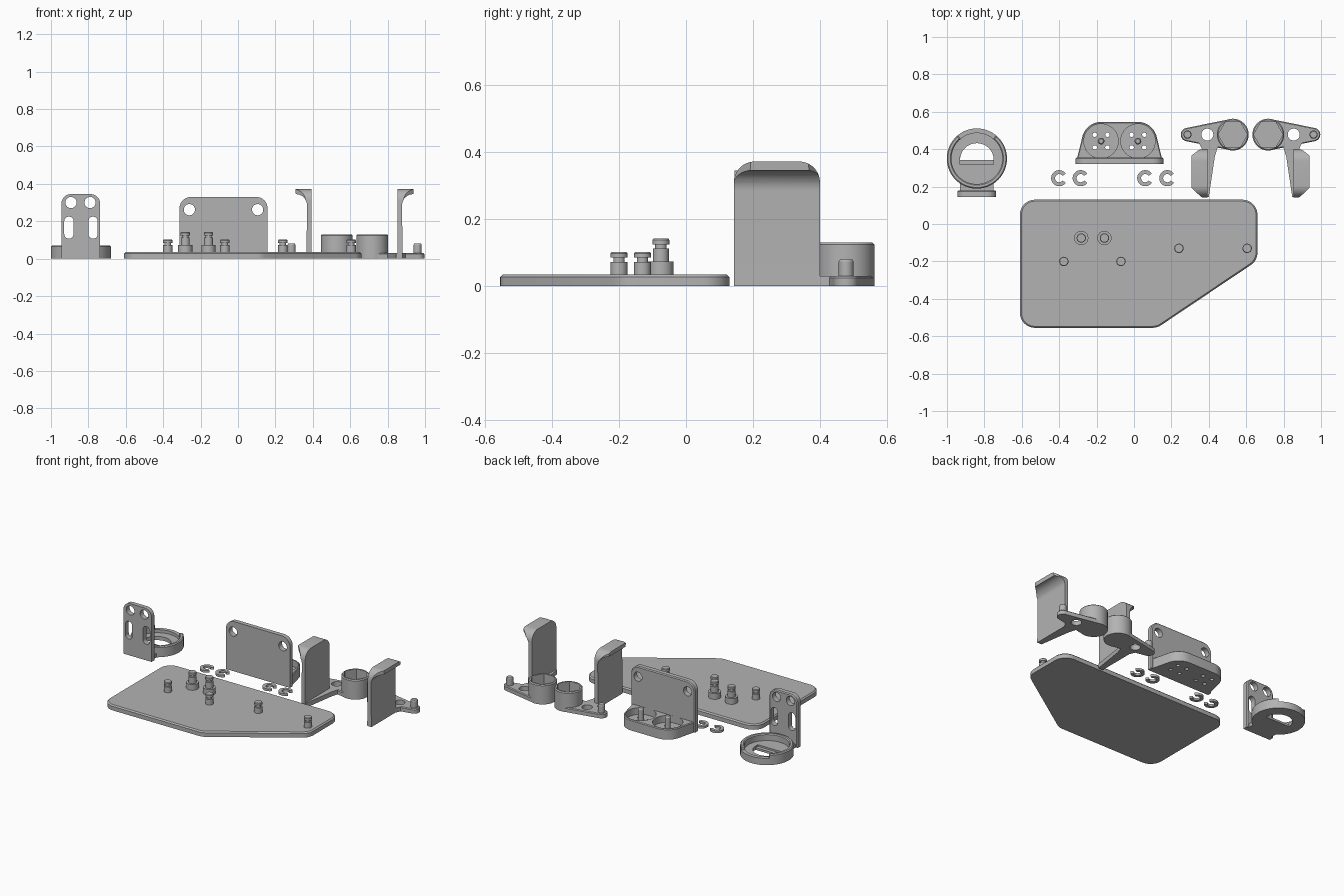
import bpy, bmesh
from math import cos, sin, radians, pi
from mathutils import Matrix
from mathutils.geometry import convex_hull_2d

cube = bpy.data.objects.get("Cube")
if cube:
    bpy.data.objects.remove(cube, do_unlink=True)

grey = bpy.data.materials.new("plain grey")
grey.use_nodes = True
grey.diffuse_color = (0.45, 0.45, 0.45, 1)
grey.node_tree.nodes["Principled BSDF"].inputs["Base Color"].default_value = grey.diffuse_color
parts = []


def arc(cx, cy, r, start=0, end=360, n=40):
    """Points along an arc; a full turn leaves out the repeated last point."""
    steps = n if end - start == 360 else n - 1
    angles = [radians(start + (end - start) * i / steps) for i in range(n)]
    return [(cx + r * cos(t), cy + r * sin(t)) for t in angles]


def hull(*groups):
    pts = [p for g in groups for p in g]
    return [pts[i] for i in convex_hull_2d(pts)]


def band(cx, cy, outer, inner, start, end, n=40):
    return arc(cx, cy, outer, start, end, n) + arc(cx, cy, inner, start, end, n)[::-1]


def add_object(name, bm):
    bmesh.ops.recalc_face_normals(bm, faces=bm.faces)
    mesh = bpy.data.meshes.new(name)
    bm.to_mesh(mesh)
    bm.free()
    mesh.materials.append(grey)
    obj = bpy.data.objects.new(name, mesh)
    bpy.context.collection.objects.link(obj)
    parts.append(obj)
    return obj


def prism(name, pts, lo, hi, axis="z", chamfer=0):
    """Extrude a 2D outline along an axis, optionally chamfering the high rim."""
    place = {"x": lambda a, b, t: (t, a, b),
             "y": lambda a, b, t: (a, t, b),
             "z": lambda a, b, t: (a, b, t)}[axis]
    bm = bmesh.new()
    low = [bm.verts.new(place(a, b, lo)) for a, b in pts]
    high = [bm.verts.new(place(a, b, hi)) for a, b in pts]
    bm.faces.new(low)
    cap = bm.faces.new(high)
    for i in range(len(pts)):
        j = (i + 1) % len(pts)
        bm.faces.new((low[i], low[j], high[j], high[i]))
    if chamfer:
        bmesh.ops.recalc_face_normals(bm, faces=bm.faces)
        bmesh.ops.bevel(bm, geom=list(cap.edges), offset=chamfer, segments=1, affect="EDGES")
    return add_object(name, bm)


def lathe(name, x, y, profile, n=32):
    """Stack rings of (radius, height) into a closed turned part."""
    bm = bmesh.new()
    rings = [[bm.verts.new((px, py, z)) for px, py in arc(x, y, r, n=n)] for r, z in profile]
    for a, b in zip(rings, rings[1:]):
        for i in range(n):
            j = (i + 1) % n
            bm.faces.new((a[i], a[j], b[j], b[i]))
    bm.faces.new(rings[0])
    bm.faces.new(rings[-1])
    return add_object(name, bm)


def combine(obj, tools, operation="DIFFERENCE"):
    """Apply booleans and discard the helper solids."""
    bpy.context.view_layer.objects.active = obj
    for tool in tools:
        tool.hide_render = True
        mod = obj.modifiers.new("cut", "BOOLEAN")
        mod.operation, mod.object, mod.solver = operation, tool, "EXACT"
        bpy.ops.object.modifier_apply(modifier=mod.name)
        parts.remove(tool)
        bpy.data.objects.remove(tool, do_unlink=True)
    return obj


# Base plate with rounded corners
R = 0.08
prism("base_plate", hull(arc(-0.53, -0.475, R), arc(0.10, -0.475, R), arc(0.58, -0.153, R),
                         arc(0.58, 0.05, R), arc(-0.53, 0.05, R)), 0, 0.035, chamfer=0.008)

# Grooved pegs on the plate
for x, y in [(-0.375, -0.2), (-0.07, -0.2), (0.24, -0.13), (0.605, -0.13)]:
    lathe("short_peg", x, y, [(0.025, 0.03), (0.025, 0.072), (0.017, 0.072), (0.017, 0.085),
                              (0.025, 0.085), (0.025, 0.098), (0.022, 0.102)])
for x in (-0.282, -0.158):
    lathe("tall_peg", x, -0.075, [(0.038, 0.03), (0.038, 0.073), (0.024, 0.073), (0.024, 0.112),
                                  (0.017, 0.112), (0.017, 0.125), (0.025, 0.125),
                                  (0.025, 0.138), (0.022, 0.142)])

# Retaining clips
for x in (-0.4, -0.285, 0.06, 0.178):
    prism("retaining_clip", band(x, 0.245, 0.043, 0.022, 35, 325), 0, 0.015)

# Ring bracket: upright with round holes and slots
upright = prism("ring_bracket_upright",
                hull(arc(-0.894, 0.295, 0.05), arc(-0.787, 0.295, 0.05),
                     [(-0.944, 0), (-0.737, 0)]), 0.145, 0.18, "y", 0.006)
tools = [prism("hole", arc(x, 0.3, 0.03), 0.1, 0.25, "y") for x in (-0.893, -0.791)]
tools += [prism("slot", hull(arc(x, 0.132, 0.025), arc(x, 0.2, 0.025)), 0.1, 0.25, "y")
          for x in (-0.904, -0.775)]
combine(upright, tools)
prism("ring_bracket_neck", [(-0.93, 0.17), (-0.75, 0.17), (-0.75, 0.25), (-0.93, 0.25)], 0, 0.024)

# Ring bracket: floor with half-round opening, tall wall, low back wall
CX, CY = -0.84, 0.35
floor = prism("ring_floor", arc(CX, CY, 0.16, n=64), 0, 0.025)
combine(floor, [prism("opening", arc(CX, 0.342, 0.09, 0, 180), -0.1, 0.1),
                prism("ledge", [(CX - 0.09, 0.318), (CX + 0.09, 0.318),
                                (CX + 0.09, 0.36), (CX - 0.09, 0.36)], 0.014, 0.1)])
prism("ring_tall_wall", band(CX, CY, 0.161, 0.136, 130, 410, 60), 0, 0.07, chamfer=0.006)
prism("ring_low_wall", band(CX, CY, 0.161, 0.136, 50, 130, 20), 0, 0.045)

# Twin cup bracket: upright with two holes
upright = prism("cup_bracket_upright",
                hull(arc(-0.2525, 0.27, 0.06), arc(0.098, 0.27, 0.06),
                     [(-0.3125, 0), (0.158, 0)]), 0.32, 0.355, "y", 0.006)
combine(upright, [prism("hole", arc(x, 0.262, 0.03), 0.2, 0.5, "y") for x in (-0.26, 0.105)])

# Twin cup bracket: base, cup walls and centre posts
cups, cy = (-0.176, 0.021), 0.443
base = prism("cup_base", hull(arc(cups[0], cy, 0.103), arc(cups[1], cy, 0.103),
                              [(-0.305, 0.35), (0.15, 0.35)]), 0, 0.07, chamfer=0.005)
tools = []
for x in cups:
    tools.append(prism("cup", arc(x, cy, 0.092), 0.025, 0.2))
    tools += [prism("hole", arc(x + i * 0.034, cy + j * 0.034, 0.012, n=16), -0.1, 0.1)
              for i in (-1, 1) for j in (-1, 1)]
combine(base, tools)
for x in cups:
    lathe("cup_post", x, cy, [(0.018, 0.02), (0.018, 0.105), (0.012, 0.115)], 24)

# Blade bracket: arm, hex socket, peg, foot and flared blade
first = len(parts)
ay = 0.478
arm = prism("bracket_arm", hull(arc(0.286, ay, 0.036), arc(0.528, ay, 0.084)), 0, 0.03, chamfer=0.005)
combine(arm, [prism("hole", arc(0.392, ay, 0.032), -0.1, 0.1)])
boss = prism("hex_socket", arc(0.528, ay, 0.085, n=48), 0, 0.13, chamfer=0.006)
combine(boss, [prism("hex", arc(0.528, ay, 0.078, n=6), 0.03, 0.3)])
lathe("arm_peg", 0.286, ay, [(0.022, 0.02), (0.022, 0.074), (0.018, 0.08)], 24)
prism("bracket_foot", [(0.368, 0.145), (0.4, 0.145), (0.432, 0.36), (0.45, 0.42), (0.34, 0.45),
                       (0.368, 0.39)], 0, 0.03)
blade = prism("flared_blade", [(0.366, 0), (0.393, 0), (0.393, 0.372), (0.307, 0.372)]
              + arc(0.309, 0.285, 0.06, 90, 0, 12), 0.1, 0.45, "y")
combine(blade, [
    prism("outline", hull(arc(0.205, 0.31, 0.062), arc(0.338, 0.31, 0.062),
                          [(0.143, -0.1), (0.4, -0.1)]), 0.2, 0.5, "x"),
    prism("taper", [(0.3, 0.2), (0.3, 0.36), (0.364, 0.41), (0.41, 0.41),
                    (0.41, 0.14), (0.364, 0.14)], -0.1, 0.5)], "INTERSECT")

# Mirrored blade bracket
MID = 0.623
flip = Matrix.Translation((2 * MID, 0, 0)) @ Matrix.Scale(-1, 4, (1, 0, 0))
for source in parts[first:]:
    twin = bpy.data.objects.new(source.name + "_mirrored", source.data.copy())
    twin.data.transform(flip)
    twin.data.flip_normals()
    bpy.context.collection.objects.link(twin)
    parts.append(twin)

# Smooth round walls, keep edges sharp
bpy.ops.object.select_all(action="DESELECT")
for obj in parts:
    obj.select_set(True)
bpy.context.view_layer.objects.active = parts[0]
bpy.ops.object.shade_smooth_by_angle(angle=radians(30))
